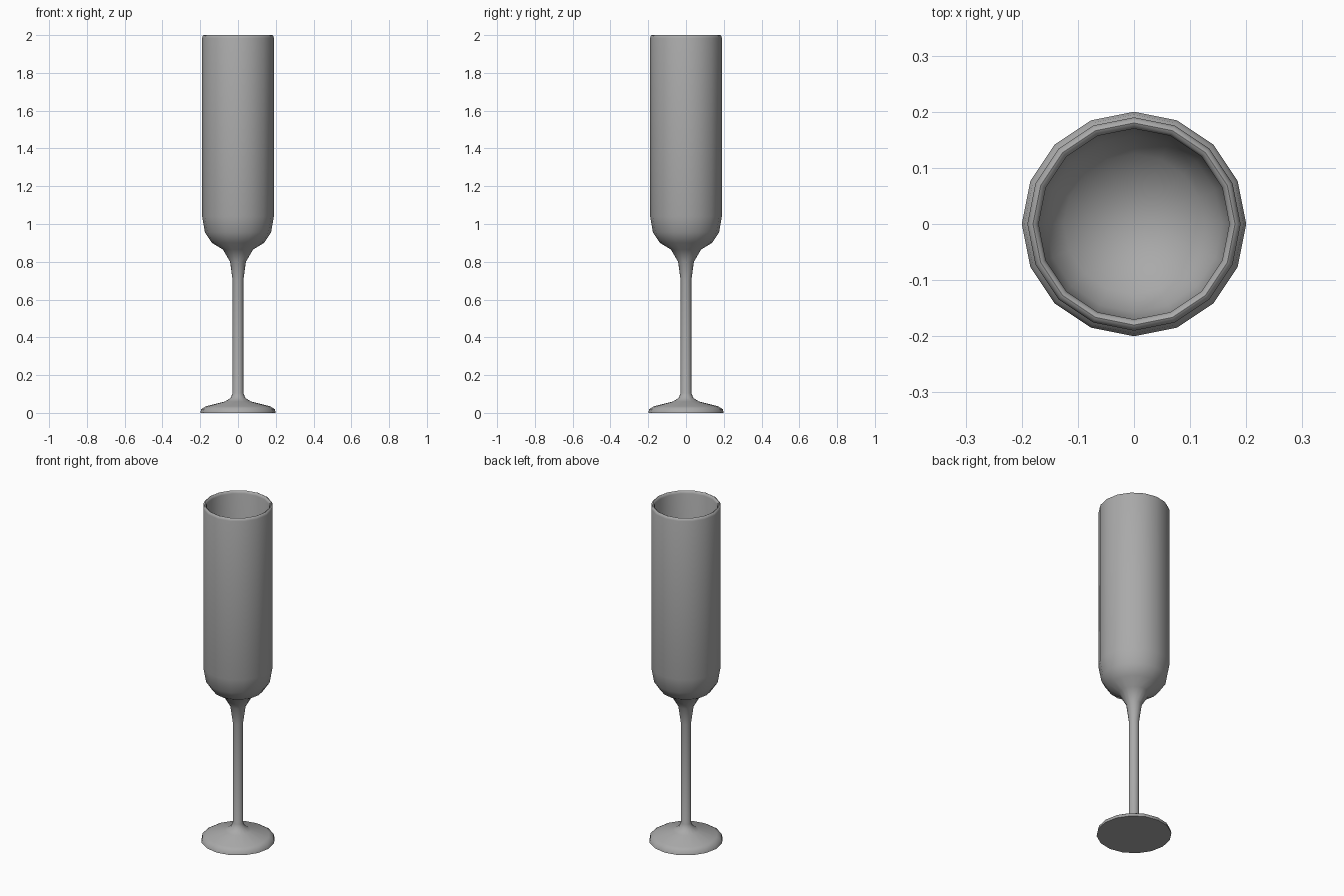
import bpy, bmesh, math
from mathutils import Vector, Matrix

cube = bpy.data.objects.get("Cube")
if cube:
    bpy.data.objects.remove(cube, do_unlink=True)

SIDES = 16

glass = bpy.data.materials.new("grey_glass")
glass.use_nodes = True
colour = (0.4, 0.4, 0.4, 1)
glass.diffuse_color = colour
glass.node_tree.nodes["Principled BSDF"].inputs["Base Color"].default_value = colour


def lathe(name, profile):
    """Spin a profile of (radius, height) points around the z axis."""
    bm = bmesh.new()
    verts = [bm.verts.new((r, 0, z)) for r, z in profile]
    edges = [bm.edges.new(pair) for pair in zip(verts, verts[1:])]
    bmesh.ops.spin(bm, geom=verts + edges, cent=(0, 0, 0), axis=(0, 0, 1),
                   angle=math.tau, steps=SIDES, use_merge=True)
    bmesh.ops.remove_doubles(bm, verts=bm.verts, dist=0.0005)
    bmesh.ops.recalc_face_normals(bm, faces=bm.faces)
    mesh = bpy.data.meshes.new(name)
    bm.to_mesh(mesh)
    bm.free()
    mesh.materials.append(glass)
    obj = bpy.data.objects.new(name, mesh)
    bpy.context.collection.objects.link(obj)
    bpy.ops.object.select_all(action="DESELECT")
    obj.select_set(True)
    bpy.context.view_layer.objects.active = obj
    bpy.ops.object.shade_smooth_by_angle(angle=math.radians(50))
    return obj


# Foot, stem, outer bowl, rounded rim and inner bowl in one closed profile
foot = [(0, 0), (0.2, 0), (0.195, 0.02), (0.17, 0.035), (0.07, 0.06),
        (0.04, 0.078), (0.028, 0.105)]
stem = [(0.028, 0.7), (0.042, 0.8), (0.08, 0.865)]
bowl = [(0.138, 0.9), (0.175, 0.955), (0.19, 1.04), (0.19, 1.985)]
rim = [(0.186, 1.997), (0.18, 2.0), (0.174, 1.997), (0.17, 1.985)]
inside = [(0.17, 1.04), (0.157, 0.965), (0.125, 0.92), (0.07, 0.885), (0, 0.865)]
lathe("champagne_flute", foot + stem + bowl + rim + inside)
